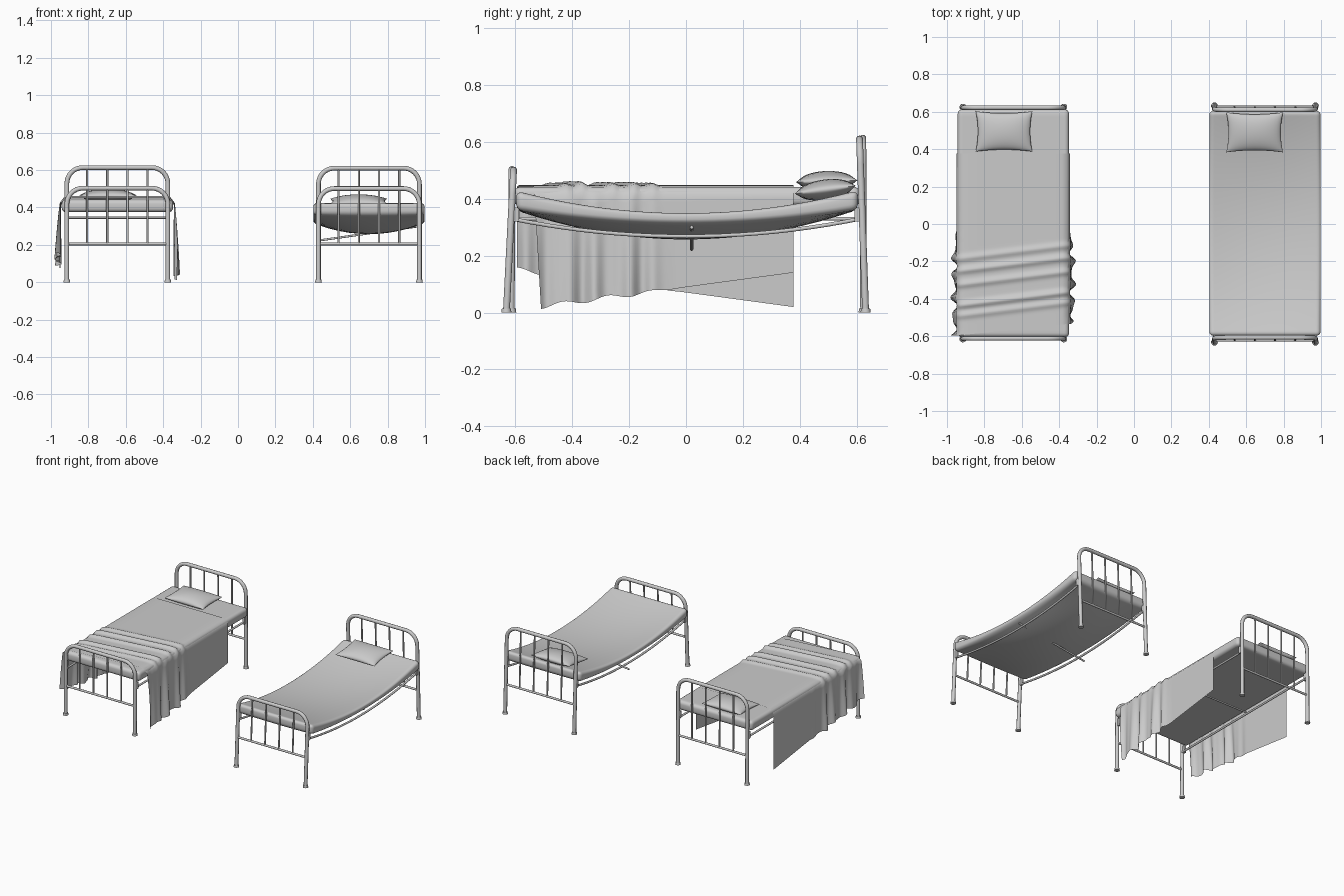
import bpy, bmesh, math
from mathutils import Vector

if "Cube" in bpy.data.objects:
    bpy.data.objects.remove(bpy.data.objects["Cube"])


def finish(bm, name, angle=40):
    bmesh.ops.recalc_face_normals(bm, faces=bm.faces)
    me = bpy.data.meshes.new(name)
    bm.to_mesh(me)
    bm.free()
    ob = bpy.data.objects.new(name, me)
    bpy.context.collection.objects.link(ob)
    smooth(ob, angle)
    return ob


def smooth(ob, angle=40):
    bpy.ops.object.select_all(action='DESELECT')
    bpy.context.view_layer.objects.active = ob
    ob.select_set(True)
    bpy.ops.object.shade_smooth_by_angle(angle=math.radians(angle))


def tubes(name, paths, radius):
    """One mesh of round tubes swept along several point paths."""
    cu = bpy.data.curves.new(name, 'CURVE')
    cu.dimensions = '3D'
    cu.bevel_depth = radius
    cu.bevel_resolution = 3
    cu.use_fill_caps = True
    for path in paths:
        sp = cu.splines.new('POLY')
        sp.points.add(len(path) - 1)
        for p, co in zip(sp.points, path):
            p.co = (*co, 1)
    ob = bpy.data.objects.new(name, cu)
    bpy.context.collection.objects.link(ob)
    bpy.ops.object.select_all(action='DESELECT')
    bpy.context.view_layer.objects.active = ob
    ob.select_set(True)
    bpy.ops.object.convert(target='MESH')
    smooth(bpy.context.object)


def bed_end(name, cx, y0, y1, h):
    """Arched tube frame leaning from y0 at the floor to y1 at the top."""
    hw, r = 0.27, 0.085
    at = lambda x, z: (cx + x, y0 + (y1 - y0) * z / h, z)
    top = h - 0.012
    arch = [at(-hw, 0.01)]
    for side in (-1, 1):
        arc = [at(side * (hw - r + r * math.cos(a)), top - r + r * math.sin(a))
               for a in [i * math.pi / 16 for i in range(9)]]
        arch += arc if side < 0 else arc[::-1]
    arch.append(at(hw, 0.01))
    tubes(name + "_arch", [arch], 0.0125)
    tubes(name + "_crossbar", [[at(-hw, 0.205), at(hw, 0.205)]], 0.0075)
    tubes(name + "_bars", [[at(hw * k, 0.205), at(hw * k, top)]
                           for k in (-0.6, -0.2, 0.2, 0.6)], 0.0055)
    # foot caps and rail brackets
    bm = bmesh.new()
    for s in (-1, 1):
        f = bmesh.ops.create_cone(bm, cap_ends=True, segments=16, radius1=0.018,
                                  radius2=0.016, depth=0.014)
        bmesh.ops.translate(bm, verts=f['verts'], vec=(cx + s * hw, y0, 0.007))
        b = bmesh.ops.create_cube(bm, size=1)['verts']
        bmesh.ops.scale(bm, verts=b, vec=(0.014, 0.022, 0.05))
        x, y, z = at(s * hw, 0.345)
        bmesh.ops.translate(bm, verts=b, vec=(x, y - math.copysign(0.016, y0), z))
    finish(bm, name + "_feet_and_brackets")


def mattress(name, cx, y0, y1, z0, z1, sag):
    bm = bmesh.new()
    bmesh.ops.create_cube(bm, size=1)
    bmesh.ops.scale(bm, verts=bm.verts, vec=(0.595, y1 - y0, z1 - z0))
    bmesh.ops.bevel(bm, geom=bm.edges[:], offset=0.022, segments=4, profile=0.5,
                    affect='EDGES')
    for axis, n, half in (((1, 0, 0), 10, 0.27), ((0, 1, 0), 24, 0.57)):
        for i in range(n + 1):
            co = Vector(axis) * (half * (2 * i / n - 1))
            bmesh.ops.bisect_plane(bm, geom=bm.verts[:] + bm.edges[:] + bm.faces[:],
                                   plane_co=co, plane_no=axis)
    for v in bm.verts:
        v.co += Vector((cx, (y0 + y1) / 2, (z0 + z1) / 2))
        sag(v.co)
    finish(bm, name)


def pillow(name, loc, tilt, height):
    bm = bmesh.new()
    n = 16
    for s in (-1, 1):
        def pt(i, j):
            u, v = math.sin((i / n - 0.5) * math.pi), math.sin((j / n - 0.5) * math.pi)
            return bm.verts.new((0.152 * u * (1 - 0.08 * (1 - v * v)),
                                 0.108 * v * (1 - 0.10 * (1 - u * u)),
                                 s * height * ((1 - u * u) * (1 - v * v)) ** 0.5))
        g = [[pt(i, j) for j in range(n + 1)] for i in range(n + 1)]
        for i in range(n):
            for j in range(n):
                bm.faces.new((g[i][j], g[i + 1][j], g[i + 1][j + 1], g[i][j + 1]))
    bmesh.ops.remove_doubles(bm, verts=bm.verts, dist=1e-5)
    ob = finish(bm, name, 60)
    ob.location = loc
    ob.rotation_euler.x = tilt


def blanket(name, cx):
    """Draped sheet: two hanging sides and a wrinkled top."""
    bm = bmesh.new()
    nd, nt, ny = 14, 24, 110
    rows = []
    for j in range(ny + 1):
        t = j / ny
        row = []
        for i in range(2 * nd + nt + 1):
            k = min(max(i - nd, 0), nt) / nt * 2 - 1
            d = max(nd - i, i - nd - nt, 0) / nd
            side = -1 if k < 0 else 1
            y = 0.378 - t * (0.943 - 0.03 * k + (-0.025 * d if k > 0 else 0))
            w = min(max((0.0 - y) / 0.2, 0), 1)
            w = w * w * (3 - 2 * w)
            yy = y - 0.035 * k
            bump = sum(a * math.exp(-((yy - c) / 0.017) ** 2) for c, a in
                       ((-0.15, 0.009), (-0.215, 0.012), (-0.29, 0.011),
                        (-0.40, 0.014), (-0.455, 0.009)))
            ztop = 0.448 + bump
            edge = 0.297 - 0.012 * (1 - d) ** 2 * (d == 0)
            x = k * edge
            z = ztop - 0.007 * abs(k) ** 12
            if d > 0:
                hem = 0.08 + 0.135 * side * (y + 0.07) + 0.008 * w * math.sin(y * 40)
                z = z + (hem - z) * d
                ripple = math.sin(y * 58 + side) + 0.5 * math.sin(y * 91)
                x = side * (0.303 + w * d ** 0.7 * (0.015 + 0.013 * ripple))
            row.append(bm.verts.new((cx + x, y, z)))
        rows.append(row)
    for a, b in zip(rows, rows[1:]):
        for i in range(len(a) - 1):
            bm.faces.new((a[i], a[i + 1], b[i + 1], b[i]))
    finish(bm, name, 70)


def rails(name, cx, sag, cross):
    ys = [-0.61 + 1.225 * i / 20 for i in range(21)]
    tubes(name + "_side_rails",
          [[(cx + s * 0.265, y, 0.33 - sag * (1 - (y / 0.615) ** 2)) for y in ys]
           for s in (-1, 1)], 0.007)
    tubes(name + "_middle_bar", [[(cx - 0.27, 0.02, cross[0]), (cx + 0.27, 0.02, cross[1])]], 0.006)


# tidy bed on the left
L = -0.645
bed_end("left_headboard", L, 0.625, 0.622, 0.625)
bed_end("left_footboard", L, -0.615, -0.612, 0.515)
rails("left_bed", L, 0, (0.345, 0.345))
mattress("left_mattress", L, -0.605, 0.612, 0.375, 0.442, lambda c: None)
blanket("blanket", L)
pillow("left_pillow", (L - 0.05, 0.495, 0.462), 0.03, 0.036)

# sagging bed on the right
R = 0.70


def droop(c):
    f = max(1 - (c.y / 0.605) ** 2, 0)
    g = max(1 - ((c.x - R) / 0.2975) ** 2, 0)
    low = (0.43 - c.z) / 0.07
    c.z -= f * (0.078 - 0.033 * low) + 0.06 * f * g * (0.3 + 0.7 * low)


bed_end("right_headboard", R, 0.632, 0.610, 0.622)
bed_end("right_footboard", R, -0.632, -0.606, 0.513)
rails("right_bed", R, 0.062, (0.223, 0.30))
mattress("right_mattress", R, -0.597, 0.605, 0.362, 0.43, droop)
pillow("right_pillow", (R - 0.055, 0.49, 0.432), 0.13, 0.036)
